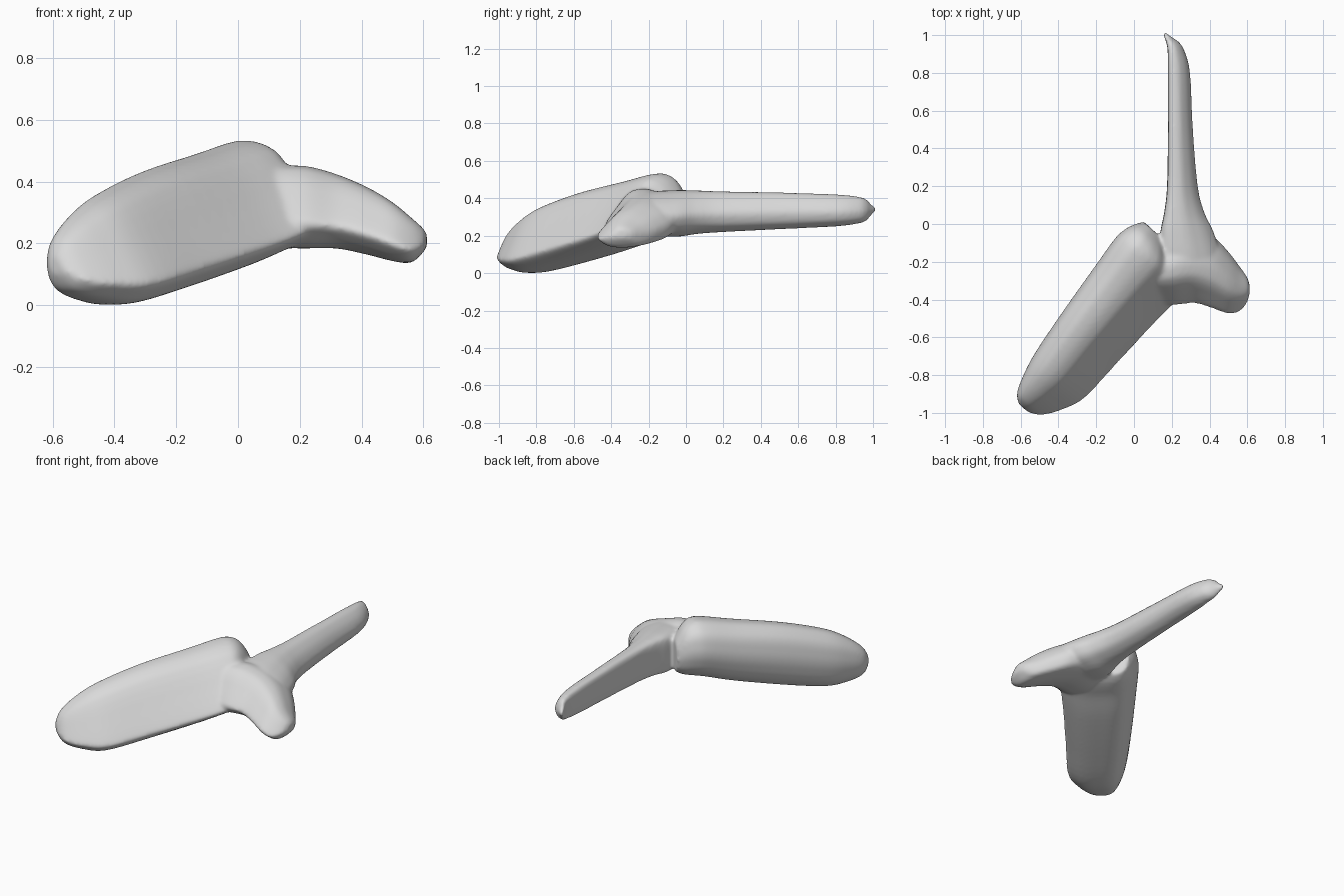
import bpy
import bmesh
from mathutils import Vector

cube = bpy.data.objects.get("Cube")
if cube:
    bpy.data.objects.remove(cube, do_unlink=True)


def round_corners(points, rounds=2):
    """Cut the corners of a closed profile."""
    for _ in range(rounds):
        cut = []
        for i, p in enumerate(points):
            q = points[(i + 1) % len(points)]
            for t in (0.2, 0.8):
                cut.append((p[0] + (q[0] - p[0]) * t, p[1] + (q[1] - p[1]) * t))
        points = cut
    return points


def resample(rows, steps=5):
    """Smooth curve through the rows of section sizes."""
    out = []
    last = len(rows) - 1
    for i in range(last):
        around = [rows[max(0, min(last, i + k))] for k in (-1, 0, 1, 2)]
        for j in range(steps):
            t = j / steps
            out.append([b + 0.5 * t * (c - a + t * (2 * a - 5 * b + 4 * c - d
                        + t * (3 * (b - c) + d - a)))
                        for a, b, c, d in zip(*around)])
    return out + [list(rows[-1])]


def loft(bm, along, across, profile, rows):
    """Skin of sections: position, side from, side to, bottom, top."""
    along, across = Vector(along).normalized(), Vector(across).normalized()
    profile = round_corners(profile)
    rings = []
    for s, p0, p1, z0, z1 in resample(rows):
        rings.append([bm.verts.new(along * s + across * (p0 + (p1 - p0) * a)
                                   + Vector((0, 0, z0 + (z1 - z0) * b)))
                      for a, b in profile])
    faces = [bm.faces.new(rings[0]), bm.faces.new(rings[-1])]
    n = len(profile)
    for r, q in zip(rings, rings[1:]):
        for i in range(n):
            k = (i + 1) % n
            faces.append(bm.faces.new((r[i], r[k], q[k], q[i])))
    bmesh.ops.recalc_face_normals(bm, faces=faces)


bm = bmesh.new()

# Broad paddle: slanted front face, chamfered underside, rounded back
loft(bm, (0.68, 0.73, 0), (0.73, -0.68, 0),
     [(1.01, .17), (1, .24), (.6, .87), (.42, .97), (.22, .99), (.05, .84),
      (-.01, .52), (.06, .2), (.25, 0), (.75, 0)],
     [(-1.112, .2, .27, .1, .16),
      (-1.075, .155, .33, .045, .225),
      (-.98, .115, .39, .014, .3),
      (-.85, .08, .435, .003, .365),
      (-.6, .04, .435, .05, .44),
      (-.3, 0, .435, .12, .5),
      (-.13, -.022, .44, .17, .535),
      (-.06, -.018, .42, .185, .535),
      (-.005, 0, .34, .2, .5),
      (.045, .03, .25, .225, .42)])

# Long narrow blade: flat on one side, flaring into the hub
loft(bm, (0, 1, 0), (1, 0, 0),
     [(0, .1), (0, .9), (.15, 1), (.5, .98), (.85, .75), (1.05, .45),
      (.9, .15), (.5, 0), (.12, 0)],
     [(-.27, .2, .44, .22, .4),
      (-.2, .15, .46, .2, .435),
      (-.05, .14, .42, .195, .445),
      (.06, .16, .37, .21, .443),
      (.2, .175, .335, .22, .438),
      (.5, .18, .31, .235, .432),
      (.8, .18, .295, .25, .422),
      (.92, .178, .265, .265, .41),
      (.965, .17, .235, .28, .395),
      (.99, .16, .2, .31, .37),
      (1.015, .152, .172, .33, .352)])

# Short stub arm with a ridge along its slanted front
loft(bm, (1, 0, 0), (0, -1, 0),
     [(1.02, .27), (1, .36), (.68, .94), (.42, 1), (.12, .8), (0, .5),
      (.1, .1), (.5, 0), (.82, .05)],
     [(.13, .08, .42, .18, .455),
      (.22, .04, .425, .18, .455),
      (.32, .03, .415, .18, .428),
      (.42, .06, .445, .16, .385),
      (.5, .14, .472, .14, .337),
      (.56, .22, .46, .135, .287),
      (.6, .28, .415, .17, .25),
      (.612, .32, .37, .19, .23)])

mesh = bpy.data.meshes.new("arms_rough")
bm.to_mesh(mesh)
bm.free()
body = bpy.data.objects.new("three_arm_blade", mesh)
bpy.context.collection.objects.link(body)

# Fuse the arms into one skin and soften the joints
fuse = body.modifiers.new("fuse", 'REMESH')
fuse.mode = 'VOXEL'
fuse.voxel_size = 0.01
soften = body.modifiers.new("soften", 'SMOOTH')
soften.factor = 0.5
soften.iterations = 10
graph = bpy.context.evaluated_depsgraph_get()
skin = bpy.data.meshes.new_from_object(body.evaluated_get(graph))
body.modifiers.clear()
body.data = skin
bpy.data.meshes.remove(mesh)
skin.name = "three_arm_blade"

grey = bpy.data.materials.new("plain_grey")
grey.use_nodes = True
colour = (0.7, 0.7, 0.7, 1)
grey.diffuse_color = colour
grey.node_tree.nodes["Principled BSDF"].inputs["Base Color"].default_value = colour
skin.materials.clear()
skin.materials.append(grey)
for face in skin.polygons:
    face.use_smooth = True
    face.material_index = 0
